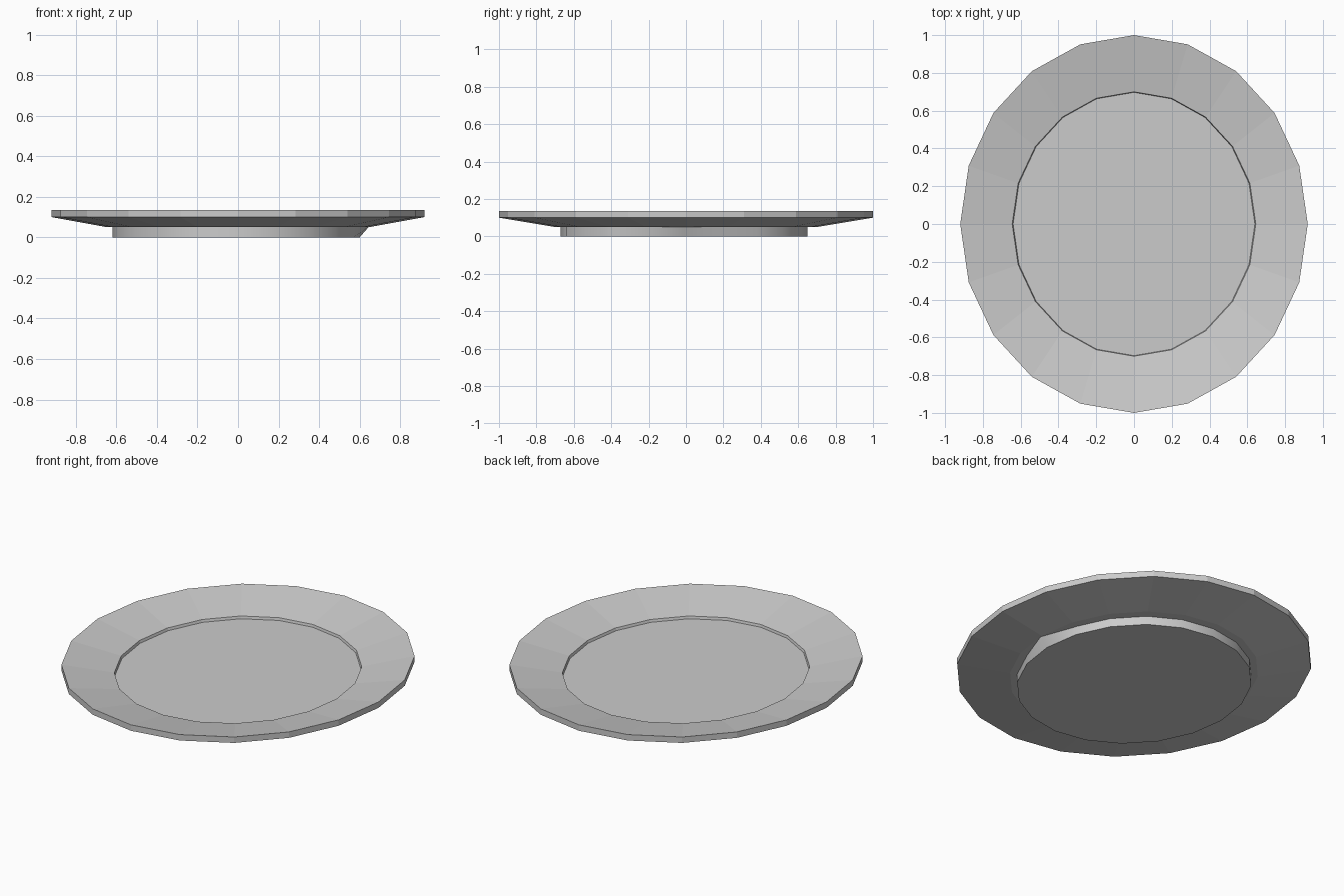
import bpy, bmesh
from math import sin, cos, tau

if "Cube" in bpy.data.objects:
    bpy.data.objects.remove(bpy.data.objects["Cube"])

SIDES = 20


def ring(bm, rx, ry, z, cx=0.0, cy=0.0):
    return [bm.verts.new((cx + rx * cos(tau * i / SIDES),
                          cy + ry * sin(tau * i / SIDES), z)) for i in range(SIDES)]


def loft(name, sections, tweak=None):
    """Bridge a stack of oval rings and cap both ends."""
    bm = bmesh.new()
    rings = [ring(bm, *s) for s in sections]
    if tweak:
        tweak(rings)
    for a, b in zip(rings, rings[1:]):
        for i in range(SIDES):
            j = (i + 1) % SIDES
            bm.faces.new((a[i], a[j], b[j], b[i]))
    bm.faces.new(rings[0][::-1])
    bm.faces.new(rings[-1])
    bmesh.ops.recalc_face_normals(bm, faces=bm.faces)
    mesh = bpy.data.meshes.new(name)
    bm.to_mesh(mesh)
    bm.free()
    obj = bpy.data.objects.new(name, mesh)
    bpy.context.collection.objects.link(obj)
    return obj


# Oval dish: flat underside, flared rim, small step down into the well
loft("plate", [
    (0.645, 0.70, 0.05),
    (0.92, 1.00, 0.10),
    (0.92, 1.00, 0.135),
    (0.645, 0.70, 0.08),
    (0.64, 0.697, 0.065),
])


# Foot under the dish, slightly off centre, flaring out at its +x point
def flare(rings):
    rings[1][0].co.x = 0.645


foot = loft("foot", [
    (0.61, 0.66, 0.0, -0.01, -0.01),
    (0.61, 0.66, 0.052, -0.01, -0.01),
], flare)
bpy.context.view_layer.objects.active = foot
foot.select_set(True)
bpy.ops.object.shade_smooth_by_angle()
